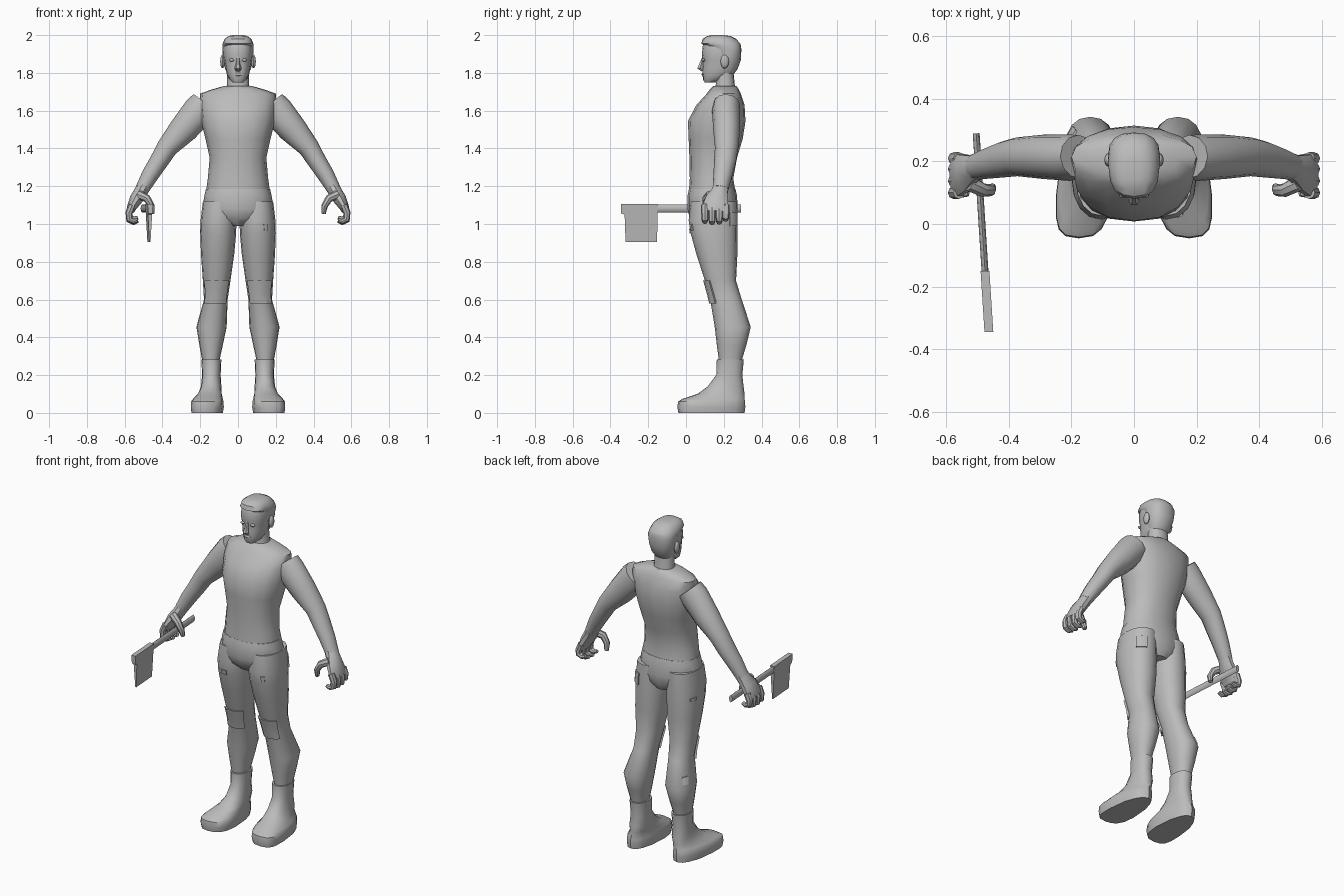
import bpy, bmesh, math
from mathutils import Vector

grey = bpy.data.materials.new("neutral grey")
grey.diffuse_color = (0.5, 0.5, 0.5, 1)


def finish(name, bm, angle=40):
    bmesh.ops.recalc_face_normals(bm, faces=bm.faces)
    me = bpy.data.meshes.new(name)
    bm.to_mesh(me)
    bm.free()
    me.materials.append(grey)
    me.shade_smooth()
    me.set_sharp_from_angle(angle=math.radians(angle))
    ob = bpy.data.objects.new(name, me)
    bpy.context.collection.objects.link(ob)
    return ob


def loft(name, rings, angle=40):
    """Skin a list of equal-length point rings and cap both ends."""
    bm = bmesh.new()
    vr = [[bm.verts.new(p) for p in r] for r in rings]
    n = len(vr[0])
    for a, b in zip(vr, vr[1:]):
        for i in range(n):
            j = (i + 1) % n
            bm.faces.new((a[i], a[j], b[j], b[i]))
    bm.faces.new(vr[0])
    bm.faces.new(vr[-1])
    return finish(name, bm, angle)


def power(v, e):
    return math.copysign(abs(v) ** e, v)


def slab(z, x0, x1, yf, yb, yc=None, e=0.9, n=16):
    """Horizontal ring from its side, front and back limits."""
    yc = (yf + yb) / 2 if yc is None else yc
    cx, rx = (x0 + x1) / 2, (x1 - x0) / 2
    pts = []
    for i in range(n):
        t = 2 * math.pi * i / n
        s = power(math.sin(t), e)
        pts.append(Vector((cx + rx * power(math.cos(t), e),
                           yc + s * ((yb - yc) if s > 0 else (yc - yf)), z)))
    return pts


def flip(rings, s):
    return [[Vector((s * p.x, p.y, p.z)) for p in r] for r in rings]


def tube(path, n=10, ref=(0, 1, 0)):
    """Rings along a path of (x, y, z, radius across, radius along ref)."""
    c = [Vector(p[:3]) for p in path]
    rings = []
    for i, p in enumerate(path):
        d = (c[min(i + 1, len(c) - 1)] - c[max(i - 1, 0)]).normalized()
        v = Vector(ref)
        v = (v - d * v.dot(d)).normalized()
        u = d.cross(v)
        rings.append([c[i] + u * p[3] * math.cos(2 * math.pi * k / n)
                      + v * p[4] * math.sin(2 * math.pi * k / n) for k in range(n)])
    return rings


def ball(name, loc, size):
    bm = bmesh.new()
    bmesh.ops.create_uvsphere(bm, u_segments=10, v_segments=8, radius=1)
    for v in bm.verts:
        v.co = Vector([v.co[k] * size[k] + loc[k] for k in range(3)])
    return finish(name, bm)


# torso: (z, half width, front y, back y, y of widest point)
TORSO = [(1.15, .172, .014, .266, .15), (1.24, .16, .02, .25, .14),
         (1.35, .15, .018, .27, .15), (1.45, .172, .014, .30, .16),
         (1.545, .196, .01, .315, .18), (1.63, .203, .055, .31, .2),
         (1.69, .2, .11, .29, .215), (1.712, .14, .125, .28, .21),
         (1.73, .075, .145, .268, .21)]
loft("shirt", [slab(z, -w, w, f, b, c) for z, w, f, b, c in TORSO])

# trouser waist and seat
HIPS = [(1.185, .17, .016, .262), (1.15, .178, .008, .27), (1.08, .19, .008, .274),
        (1.03, .15, .02, .27), (.99, .06, .06, .25)]
loft("trouser_seat", [slab(z, -w, w, f, b) for z, w, f, b in HIPS])

# legs: (z, inner x, outer x, front y, back y)
LEG = [(1.12, .01, .186, .025, .27), (1.02, .008, .198, .014, .273),
       (.95, .01, .2, .025, .272), (.84, .02, .196, .055, .272),
       (.70, .04, .186, .10, .265), (.6, .055, .18, .128, .295),
       (.455, .06, .22, .152, .343), (.36, .08, .205, .163, .32),
       (.27, .1, .188, .175, .293), (.2, .105, .183, .18, .285)]


def leg_point(z, deg, out):
    """Point just outside the leg surface at a height and angle."""
    for a, b in zip(LEG, LEG[1:]):
        if a[0] >= z >= b[0]:
            k = (a[0] - z) / (a[0] - b[0])
            x0, x1, f, r = [p + (q - p) * k for p, q in zip(a[1:], b[1:])]
    c, s = math.cos(math.radians(deg)), math.sin(math.radians(deg))
    return Vector(((x0 + x1) / 2 + ((x1 - x0) / 2 + out) * power(c, .9),
                   (f + r) / 2 + ((r - f) / 2 + out) * power(s, .9), z))


def patch(name, side, z0, z1, a0, a1, out=.005):
    """Cloth patch wrapped round the leg."""
    rows = []
    for i in range(4):
        z = z0 + (z1 - z0) * i / 3
        angs = [a0 + (a1 - a0) * j / 4 for j in range(5)]
        rows.append([leg_point(z, a, out) for a in angs]
                    + [leg_point(z, a, -.003) for a in reversed(angs)])
    loft(name, flip(rows, side), 30)


# boots: (z, inner x, outer x, front y, back y, widest y, squareness)
BOOT = [(.282, .088, .194, .163, .306, .235, .9), (.2, .092, .19, .16, .298, .23, .9),
        (.14, .088, .196, .115, .305, .22, .85), (.10, .084, .215, .06, .31, .18, .8),
        (.074, .08, .238, -.02, .31, .11, .75), (.06, .077, .248, -.042, .313, .09, .7),
        (.03, .075, .25, -.046, .314, .09, .7), (0, .08, .246, -.04, .31, .09, .7)]


def boot_rings():
    rings = [slab(z, a, b, f, r, c, e) for z, a, b, f, r, c, e in BOOT]
    for r in rings:  # narrow the heel and turn the toes out
        for p in r:
            if p.z < .12 and p.y > .16:
                p.x += (.135 - p.x) * (p.y - .16) * 2
            if p.y < .05:
                p.x += (.05 - p.y) * .15
    return rings


# arms and hands
ARM = [(.175, .215, 1.635, .08, .07), (.205, .212, 1.6, .086, .074),
       (.29, .215, 1.5, .076, .071), (.375, .215, 1.405, .056, .062),
       (.417, .207, 1.335, .05, .058), (.465, .195, 1.26, .045, .05),
       (.507, .183, 1.185, .037, .042)]
PALM = [(.495, .187, 1.205, .037, .042), (.515, .178, 1.17, .036, .045),
        (.54, .163, 1.13, .035, .062), (.562, .157, 1.09, .026, .072),
        (.572, .156, 1.065, .02, .07)]
THUMB = [(.525, .13, 1.155, .024, .026), (.482, .108, 1.135, .021, .022),
         (.458, .108, 1.095, .017, .019), (.453, .118, 1.055, .012, .013)]

for s, side in ((1, "left"), (-1, "right")):
    loft(side + "_leg", flip([slab(*r) for r in LEG], s))
    loft(side + "_boot", flip(boot_rings(), s))
    patch(side + "_knee_pad", s, .70, .58, -140, -40, .009)
    loft(side + "_arm", flip(tube(ARM, 12), s))
    loft(side + "_palm", flip(tube(PALM, 10), s))
    loft(side + "_thumb", flip(tube(THUMB, 8), s))
    for i, y in enumerate((.1, .138, .176, .21)):
        k = (0, .006, .004, -.012)[i]
        path = [(.56, y, 1.1, .02, .02), (.577, y, 1.06, .019, .02),
                (.575, y, 1.025 - k, .017, .018), (.552, y, 1.014 - k, .014, .016),
                (.53, y, 1.022 - k, .01, .012)]
        loft(f"{side}_finger_{i + 1}", flip(tube(path, 8), s))
    ball(side + "_ear", (s * .082, .205, 1.86), (.013, .022, .036))
    ball(side + "_eye", (s * .034, .093, 1.868), (.014, .01, .008))

# small cloth patches on the trousers
patch("left_seat_patch", 1, 1.06, .99, 40, 75)
patch("left_thigh_patch", 1, 1.0, .965, -72, -60)
patch("right_thigh_patch", -1, .975, .95, -95, -78)
patch("right_side_patch", -1, .97, .955, 15, 35)
patch("right_calf_patch", -1, .52, .48, 20, 45)

# neck and head: (z, half width, front y, back y, widest y)
loft("neck", [slab(z, -w, w, f, b) for z, w, f, b in
              [(1.70, .066, .15, .264), (1.74, .058, .158, .258),
               (1.80, .057, .155, .252), (1.84, .055, .15, .25)]])
HEAD = [(1.748, .026, .1, .15, .12), (1.765, .045, .09, .2, .15),
        (1.795, .06, .087, .235, .18), (1.83, .067, .087, .268, .19),
        (1.865, .073, .09, .283, .19), (1.89, .077, .084, .287, .19),
        (1.94, .077, .088, .283, .19), (1.975, .068, .1, .262, .19),
        (1.99, .045, .125, .23, .18)]
loft("head", [slab(z, -w, w, f, b, c, .85) for z, w, f, b, c in HEAD])

# hair: lower rings start further back to leave the face open
HAIR = [(1.79, .05, .2, .25), (1.82, .068, .2, .273), (1.87, .079, .17, .291),
        (1.925, .083, .145, .293), (1.945, .083, .1, .291), (1.955, .081, .081, .288),
        (1.98, .071, .088, .265), (1.995, .05, .112, .235), (2.0, .025, .14, .2)]
loft("hair", [slab(z, -w, w, f, b, .2 if z < 1.9 else None, .8) for z, w, f, b in HAIR])

# nose and lips
loft("nose", tube([(0, .094, 1.885, .008, .008), (0, .082, 1.85, .01, .012),
                   (0, .075, 1.825, .018, .017), (0, .088, 1.812, .014, .008)], 6))
ball("lips", (0, .09, 1.792), (.024, .007, .008))

# hatchet: handle lies fore and aft in the right hand, blade hangs at the front
loft("hatchet_handle", tube([(-.505, .29, 1.082, .011, .022),
                             (-.465, -.335, 1.082, .011, .022)], 8, (0, 0, 1)))
BLADE = [(-.345, 1.107), (-.15, 1.107), (-.153, .905), (-.32, .905),
         (-.325, 1.05), (-.343, 1.056)]
loft("hatchet_blade", [[Vector((-.465 - (y + .335) * .064
                                + s * (.003 + (z - .905) * .055), y, z))
                        for y, z in BLADE] for s in (-1, 1)], 20)
